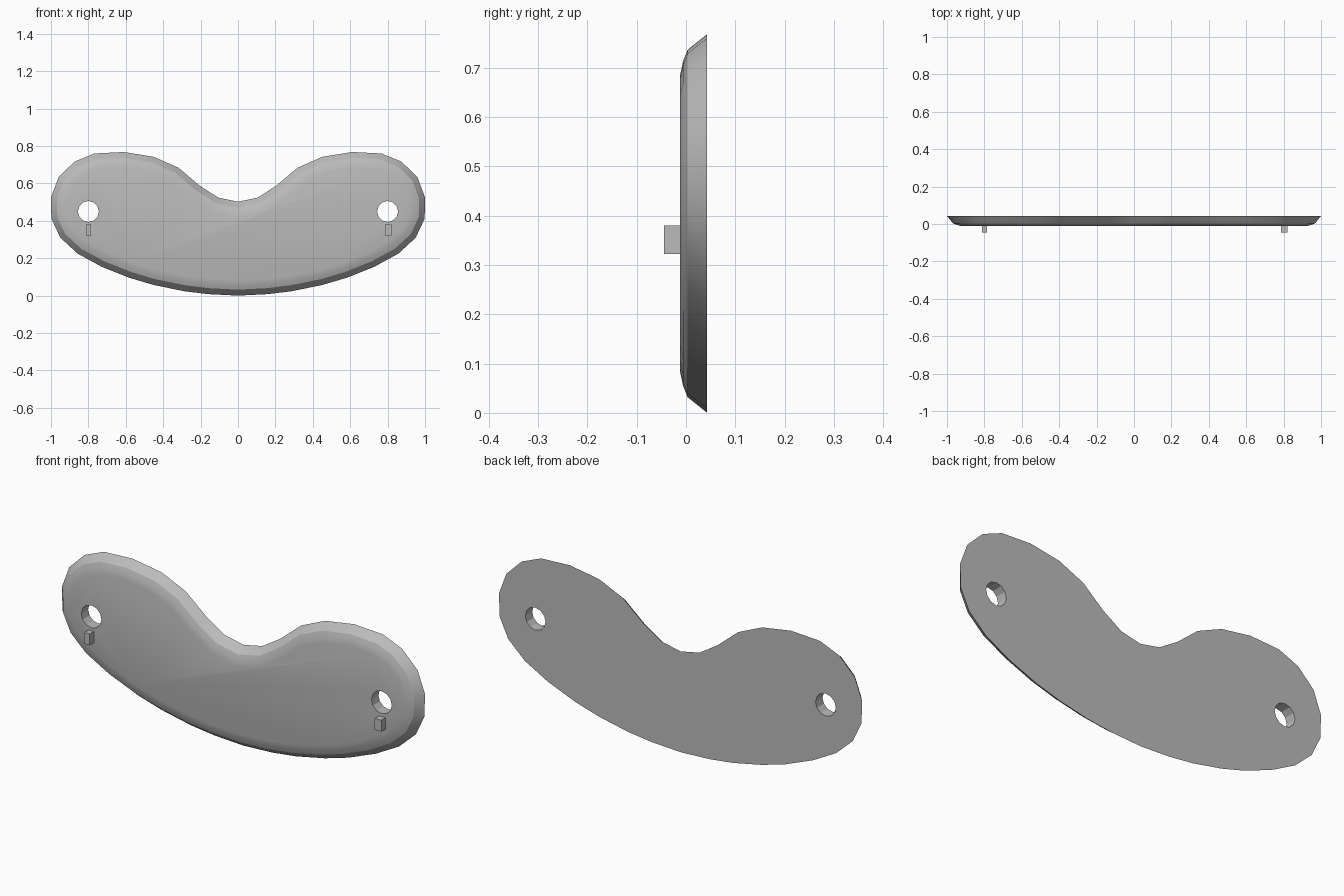
import bpy
import bmesh
from mathutils import Vector

cube = bpy.data.objects.get("Cube")
if cube:
    bpy.data.objects.remove(cube, do_unlink=True)

grey = bpy.data.materials.new("plain_grey")
grey.use_nodes = True
grey.diffuse_color = (0.5, 0.5, 0.5, 1)
grey.node_tree.nodes["Principled BSDF"].inputs["Base Color"].default_value = (0.5, 0.5, 0.5, 1)


def make_object(name, bm):
    bmesh.ops.recalc_face_normals(bm, faces=bm.faces)
    mesh = bpy.data.meshes.new(name)
    bm.to_mesh(mesh)
    bm.free()
    mesh.materials.append(grey)
    obj = bpy.data.objects.new(name, mesh)
    bpy.context.collection.objects.link(obj)
    return obj


def inset(points, distance):
    """Move a counter-clockwise outline inward along its mitred normals."""
    result = []
    for i, p in enumerate(points):
        a = (p - points[i - 1]).normalized()
        b = (points[(i + 1) % len(points)] - p).normalized()
        na, nb = Vector((-a.y, a.x)), Vector((-b.y, b.x))
        result.append(p + (na + nb) * distance / (1 + na.dot(nb)))
    return result


# Kidney outline: right half from bottom centre to notch, then mirrored
half = [(0, 0), (0.16, 0.008), (0.29, 0.024), (0.45, 0.057), (0.58, 0.095),
        (0.73, 0.155), (0.858, 0.225), (0.95, 0.31), (0.998, 0.412),
        (1, 0.525), (0.96, 0.632), (0.875, 0.716), (0.768, 0.76),
        (0.61, 0.768), (0.45, 0.742), (0.317, 0.683), (0.205, 0.588),
        (0.105, 0.524), (0, 0.502)]
outline = [Vector(p) for p in half]
outline += [Vector((-x, z)) for x, z in reversed(half[1:-1])]

# Plate body: flat back, steep rim and a shallow front chamfer
bm = bmesh.new()
rings = []
for depth, y in ((0, 0.043), (0.032, 0.003), (0.055, -0.006), (0.083, -0.012)):
    rings.append([bm.verts.new((p.x, y, p.y)) for p in inset(outline, depth)])
count = len(outline)
for low, high in zip(rings, rings[1:]):
    for i in range(count):
        j = (i + 1) % count
        bm.faces.new((low[i], low[j], high[j], high[i]))
bm.faces.new(rings[0])
bm.faces.new(rings[-1])
plate = make_object("plate", bm)

# Mounting holes through both ends
for side, label in ((-1, "right"), (1, "left")):
    bpy.ops.mesh.primitive_cylinder_add(vertices=12, radius=0.056, depth=0.4,
                                        location=(side * 0.8, 0, 0.45),
                                        rotation=(1.5708, 0, 0))
    cutter = bpy.context.object
    cutter.name = label + "_hole_cutter"
    cutter.data.materials.append(grey)
    cutter.hide_render = True
    bpy.context.view_layer.objects.active = plate
    cut = plate.modifiers.new(label + "_hole", 'BOOLEAN')
    cut.object = cutter
    cut.operation = 'DIFFERENCE'
    cut.solver = 'EXACT'
    bpy.ops.object.modifier_apply(modifier=cut.name)
    bpy.data.objects.remove(cutter, do_unlink=True)

bpy.ops.object.select_all(action='DESELECT')
plate.select_set(True)
bpy.context.view_layer.objects.active = plate
bpy.ops.object.shade_smooth_by_angle(angle=0.5)

# Small raised marker tabs below the holes
for name, x, width in (("right_tab", -0.8, 0.028), ("left_tab", 0.803, 0.036)):
    bm = bmesh.new()
    bmesh.ops.create_cube(bm, size=1)
    bmesh.ops.scale(bm, verts=bm.verts, vec=(width, 0.04, 0.057))
    bmesh.ops.translate(bm, verts=bm.verts, vec=(x, -0.025, 0.351))
    make_object(name, bm)
